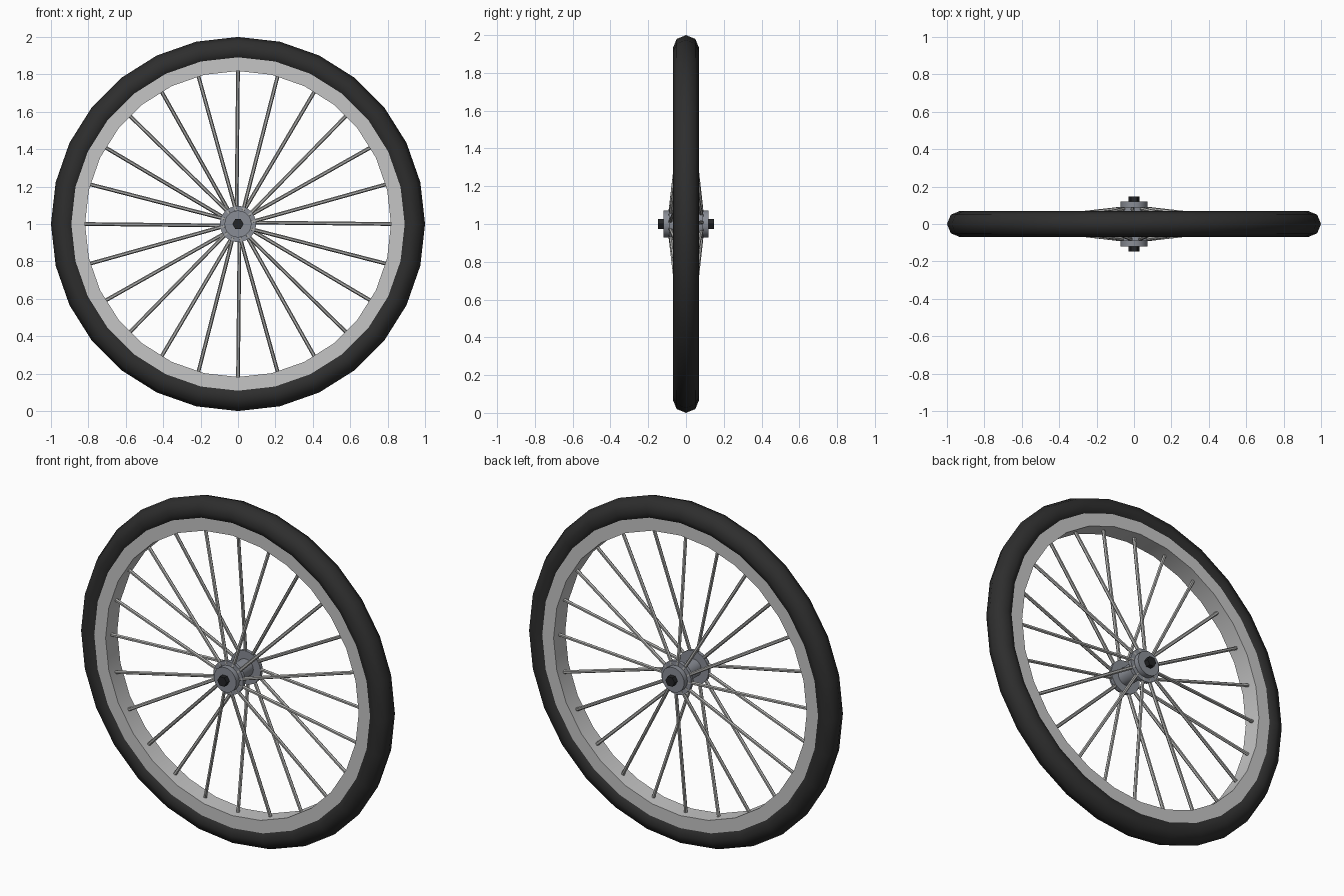
import bpy, bmesh, math
from mathutils import Vector

if "Cube" in bpy.data.objects:
    bpy.data.objects.remove(bpy.data.objects["Cube"])

CENTER = Vector((0, 0, 1))


def material(name, rgb):
    m = bpy.data.materials.new(name)
    m.diffuse_color = (*rgb, 1)
    m.use_nodes = True
    m.node_tree.nodes["Principled BSDF"].inputs["Base Color"].default_value = m.diffuse_color
    return m


BLACK = material("black_rubber", (0.027, 0.027, 0.027))
LIGHT = material("light_metal", (0.56, 0.56, 0.56))
SILVER = material("spoke_metal", (0.42, 0.42, 0.41))
HUB = material("blue_grey_metal", (0.25, 0.265, 0.30))
DARK = material("dark_steel", (0.017, 0.018, 0.02))


def finish(name, bm, mat, angle=None):
    bmesh.ops.recalc_face_normals(bm, faces=bm.faces)
    mesh = bpy.data.meshes.new(name)
    bm.to_mesh(mesh)
    bm.free()
    mesh.materials.append(mat)
    ob = bpy.data.objects.new(name, mesh)
    bpy.context.collection.objects.link(ob)
    if angle:
        bpy.ops.object.select_all(action='DESELECT')
        ob.select_set(True)
        bpy.context.view_layer.objects.active = ob
        bpy.ops.object.shade_smooth_by_angle(angle=math.radians(angle))
    return ob


def polar(r, a, y):
    """Point at angle a (clockwise from the top, seen from the front)."""
    return CENTER + Vector((r * math.sin(a), y, r * math.cos(a)))


def lathe(name, profile, sides, mat, closed=True, angle=40, start=0.0):
    """Turn a (radius, y) profile round the wheel axis."""
    bm = bmesh.new()
    rings = [[bm.verts.new(polar(r, start + math.tau * i / sides, y)) for r, y in profile]
             for i in range(sides)]
    n = len(profile)
    for i in range(sides):
        a, b = rings[i], rings[(i + 1) % sides]
        for j in range(n if closed else n - 1):
            k = (j + 1) % n
            bm.faces.new((a[j], a[k], b[k], b[j]))
    if not closed:
        bm.faces.new([ring[0] for ring in rings])
        bm.faces.new([ring[-1] for ring in rings])
    return finish(name, bm, mat, angle)


def add_rod(bm, p, q, radius, sides=6):
    d = (q - p).normalized()
    u = d.cross(Vector((0, 1, 0))).normalized()
    v = d.cross(u)
    ends = []
    for c in (p, q):
        ends.append([bm.verts.new(c + radius * (u * math.cos(math.tau * i / sides)
                                                + v * math.sin(math.tau * i / sides)))
                     for i in range(sides)])
    for i in range(sides):
        k = (i + 1) % sides
        bm.faces.new((ends[0][i], ends[0][k], ends[1][k], ends[1][i]))
    bm.faces.new(ends[0])
    bm.faces.new(ends[1])


# Tire: ring with an eight-sided section
tire = [(0.93 + 0.07 * math.cos(math.tau * i / 8), 0.07 * math.sin(math.tau * i / 8))
        for i in range(8)]
lathe("tire", tire, 28, BLACK, angle=60)

# Rim band, its outer edge sunk into the tire
lathe("rim", [(0.818, -0.054), (0.895, -0.054), (0.895, 0.054), (0.818, 0.054)], 28, LIGHT)

# Hub: barrel, two spoke flanges and end caps
half = [(0.05, 0.07), (0.097, 0.07), (0.097, 0.09), (0.072, 0.09), (0.072, 0.12)]
hub = [(r, -y) for r, y in reversed(half)] + half
lathe("hub", hub, 24, HUB, closed=False)

# Hexagonal axle through the hub
lathe("axle", [(0.03, -0.148), (0.03, 0.148)], 6, DARK, closed=False, angle=None,
      start=math.pi / 6)

# Spokes alternate between back and front flange, leaning opposite ways
bm = bmesh.new()
for i in range(24):
    a = math.tau * i / 24
    side = 1 if i % 2 == 0 else -1
    lean = -side * math.radians(6)
    add_rod(bm, polar(0.075, a + lean, side * 0.083), polar(0.822, a, 0), 0.01)
finish("spokes", bm, SILVER, 40)
